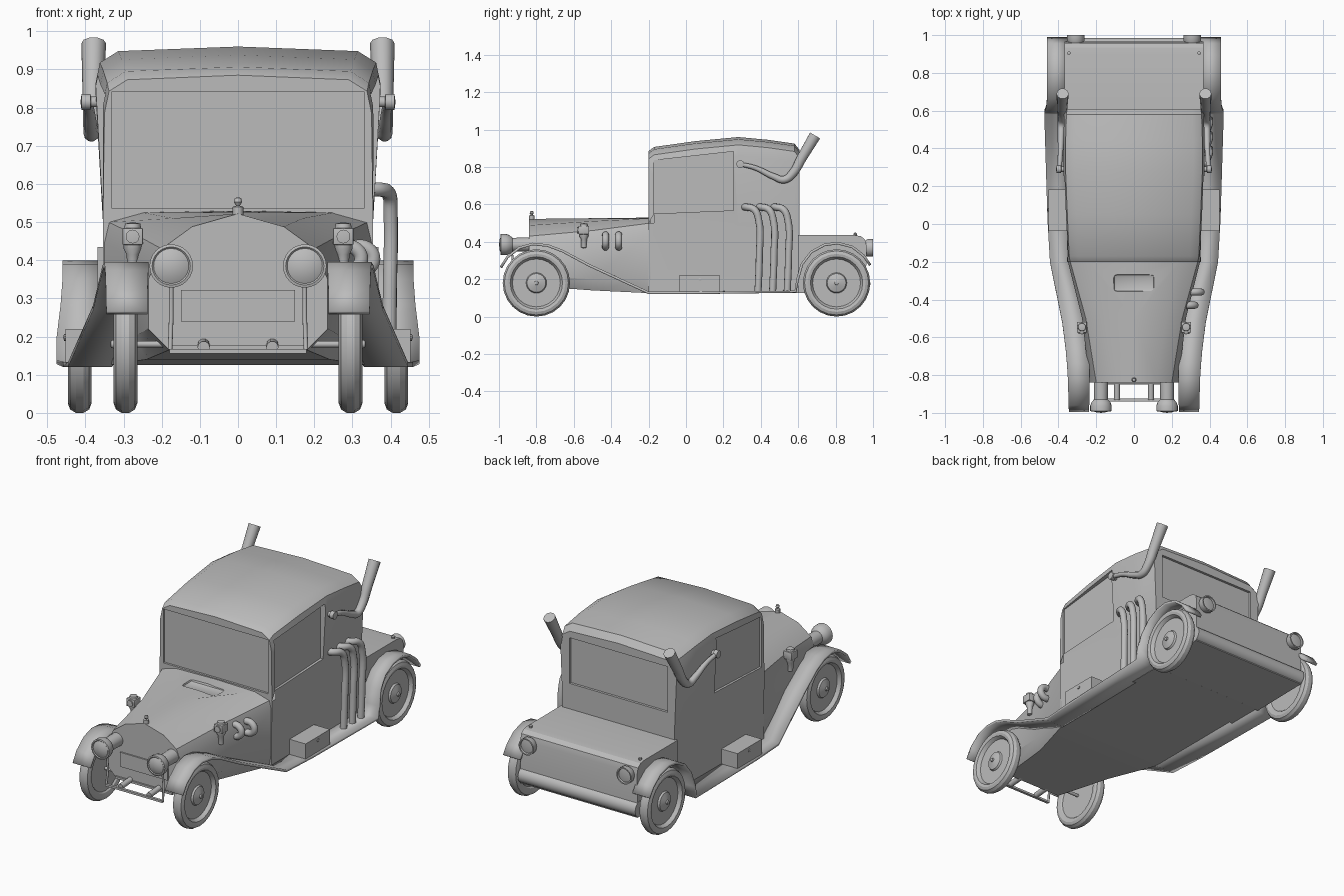
import bpy, bmesh
from math import pi

if "Cube" in bpy.data.objects:
    bpy.data.objects.remove(bpy.data.objects["Cube"])

grey = bpy.data.materials.new("plain_grey")
grey.use_nodes = True
grey.diffuse_color = (0.5, 0.5, 0.5, 1)
grey.node_tree.nodes["Principled BSDF"].inputs["Base Color"].default_value = (0.5, 0.5, 0.5, 1)

SIDES = (("left", 1), ("right", -1))
OUT = {"up": (0, 0, 0), "front": (pi / 2, 0, 0), "back": (-pi / 2, 0, 0),
       "left": (0, pi / 2, 0), "right": (0, -pi / 2, 0)}


def finish(name, bm, loc=(0, 0, 0), rot=(0, 0, 0)):
    bmesh.ops.recalc_face_normals(bm, faces=bm.faces)
    mesh = bpy.data.meshes.new(name)
    bm.to_mesh(mesh)
    bm.free()
    mesh.materials.append(grey)
    ob = bpy.data.objects.new(name, mesh)
    ob.location, ob.rotation_euler = loc, rot
    bpy.context.collection.objects.link(ob)
    return ob


def box(name, lo, hi, bevel=0):
    bm = bmesh.new()
    bmesh.ops.create_cube(bm, size=1)
    for v in bm.verts:
        v.co = [a + (b - a) * (c + 0.5) for a, b, c in zip(lo, hi, v.co)]
    if bevel:
        bmesh.ops.bevel(bm, geom=bm.edges[:], offset=bevel, segments=2, affect="EDGES", profile=0.5)
    return finish(name, bm)


def prism(name, profile, x0, x1):
    """Extrude a (y, z) outline along x."""
    bm = bmesh.new()
    a, b = [[bm.verts.new((x, y, z)) for y, z in profile] for x in (x0, x1)]
    bm.faces.new(a)
    bm.faces.new(b)
    for i in range(len(a)):
        j = (i + 1) % len(a)
        bm.faces.new((a[i], a[j], b[j], b[i]))
    return finish(name, bm)


def loft(name, sections):
    """Bridge mirrored half outlines (x, z), the last point on the centre line."""
    bm = bmesh.new()
    rings = []
    for y, half in sections:
        ring = half + [(-x, z) for x, z in half[-2::-1]]
        rings.append([bm.verts.new((x, y, z)) for x, z in ring])
    for a, b in zip(rings, rings[1:]):
        for i in range(len(a)):
            j = (i + 1) % len(a)
            bm.faces.new((a[i], a[j], b[j], b[i]))
    bm.faces.new(rings[0])
    bm.faces.new(rings[-1])
    return finish(name, bm)


def lathe(name, profile, loc, facing="up", steps=24):
    """Turn a (radius, height) profile around the facing axis."""
    bm = bmesh.new()
    vs = [bm.verts.new((r, 0, h)) for r, h in profile]
    es = [bm.edges.new(p) for p in zip(vs, vs[1:])]
    bmesh.ops.spin(bm, geom=vs + es, cent=(0, 0, 0), axis=(0, 0, 1), angle=2 * pi, steps=steps)
    bmesh.ops.remove_doubles(bm, verts=bm.verts, dist=0.0002)
    return finish(name, bm, loc, OUT[facing])


def tube(name, points, radius, radii=None, straight=False):
    cu = bpy.data.curves.new(name, "CURVE")
    cu.dimensions = "3D"
    cu.bevel_depth, cu.bevel_resolution, cu.use_fill_caps = radius, 3, True
    cu.resolution_u = 6
    sp = cu.splines.new("BEZIER")
    sp.bezier_points.add(len(points) - 1)
    for i, (p, co) in enumerate(zip(sp.bezier_points, points)):
        p.co = co
        p.handle_left_type = p.handle_right_type = "VECTOR" if straight else "AUTO"
        p.radius = radii[i] if radii else 1
    cu.materials.append(grey)
    ob = bpy.data.objects.new(name, cu)
    bpy.context.collection.objects.link(ob)


def cut(ob, cutter):
    mod = ob.modifiers.new("cut", "BOOLEAN")
    mod.operation, mod.object, mod.solver = "DIFFERENCE", cutter, "EXACT"
    bpy.context.view_layer.objects.active = ob
    bpy.ops.object.modifier_apply(modifier=mod.name)
    bpy.data.objects.remove(cutter)


# Hood and cowl
hood = loft("hood", [
    (-0.84, [(0.18, 0.165), (0.235, 0.22), (0.235, 0.35), (0.2, 0.43), (0.12, 0.488), (0, 0.522)]),
    (-0.5, [(0.24, 0.14), (0.272, 0.2), (0.275, 0.4), (0.255, 0.46), (0.17, 0.51), (0, 0.526)]),
    (-0.19, [(0.34, 0.125), (0.352, 0.2), (0.352, 0.45), (0.34, 0.5), (0.25, 0.525), (0, 0.53)])])
cut(hood, box("vent_cutter", (-0.11, -0.36, 0.513), (0.11, -0.265, 0.6), 0.02))
box("radiator_apron", (-0.15, -0.848, 0.24), (0.15, -0.835, 0.322))
lathe("radiator_cap", [(0, 0), (0.014, 0), (0.014, 0.025), (0.005, 0.028), (0.011, 0.038),
                       (0.008, 0.048), (0, 0.05)], (0, -0.825, 0.515), steps=12)


# Cabin with domed roof and recessed windows
def cabin_section(w, top):
    return [(0.35, 0.125), (0.354, 0.5), (w, top - 0.1), (w - 0.012, top - 0.042),
            (w - 0.06, top - 0.012), (0, top)]


cabin = loft("cabin", [(y, cabin_section(w, top)) for y, w, top in (
    (-0.2, 0.35, 0.885), (-0.17, 0.355, 0.907), (0.05, 0.365, 0.938), (0.28, 0.374, 0.96),
    (0.44, 0.374, 0.945), (0.58, 0.37, 0.925), (0.608, 0.366, 0.89))])
cut(cabin, box("windscreen_cutter", (-0.33, -0.3, 0.535), (0.33, -0.188, 0.842)))
cut(cabin, box("rear_window_cutter", (-0.31, 0.594, 0.58), (0.31, 0.7, 0.84)))
for side, s in SIDES:
    cut(cabin, prism("side_window_cutter", [(-0.175, 0.55), (0.255, 0.568), (0.255, 0.883),
                                            (-0.175, 0.835)], s * 0.342, s * 0.5))

# Rear deck and its lower roll
prism("rear_deck", [(0.6, 0.125), (0.6, 0.435), (0.9, 0.435), (0.935, 0.43), (0.957, 0.412),
                    (0.965, 0.38), (0.962, 0.13)], -0.368, 0.368)
lathe("rear_roll", [(0, -0.37), (0.045, -0.37), (0.045, 0.37), (0, 0.37)], (0, 0.941, 0.175), "left")

# Fender and running board ribbon: y, z, inner x, outer x
FENDER = [(-0.99, 0.262, 0.237, 0.345), (-0.955, 0.318, 0.237, 0.346), (-0.89, 0.368, 0.235, 0.348),
          (-0.82, 0.388, 0.235, 0.35), (-0.74, 0.38, 0.235, 0.355), (-0.66, 0.35, 0.24, 0.362),
          (-0.52, 0.275, 0.25, 0.38), (-0.2, 0.127, 0.33, 0.445), (0.02, 0.127, 0.33, 0.458),
          (0.585, 0.133, 0.33, 0.475), (0.597, 0.2, 0.35, 0.475), (0.62, 0.28, 0.355, 0.465),
          (0.67, 0.345, 0.355, 0.46), (0.74, 0.383, 0.355, 0.46), (0.81, 0.393, 0.355, 0.46),
          (0.89, 0.372, 0.355, 0.46), (0.95, 0.325, 0.355, 0.46), (0.985, 0.275, 0.355, 0.46)]
TYRE = [(0, -0.02), (0.128, -0.02), (0.135, -0.027), (0.155, -0.031), (0.171, -0.025), (0.18, -0.01),
        (0.18, 0.01), (0.171, 0.025), (0.155, 0.031), (0.14, 0.028), (0.134, 0.02), (0.128, 0.008),
        (0.055, 0.008), (0.05, 0.018), (0.02, 0.028), (0.011, 0.03), (0.01, 0.038), (0, 0.04)]

for side, s in SIDES:
    bm = bmesh.new()
    rows = [[bm.verts.new((s * x, y, z)) for x in (a, b)] for y, z, a, b in FENDER]
    for p, q in zip(rows, rows[1:]):
        bm.faces.new((p[0], p[1], q[1], q[0]))
    fender = finish(side + "_fender", bm)
    solid = fender.modifiers.new("thickness", "SOLIDIFY")
    solid.thickness, solid.offset = 0.014, 0

    # Wheels
    lathe(side + "_front_wheel", TYRE, (s * 0.295, -0.8, 0.18), side)
    lathe(side + "_rear_wheel", TYRE, (s * 0.415, 0.805, 0.18), side)

    # Headlights and tail lights
    lathe(side + "_headlight", [(0, -0.08), (0.038, -0.08), (0.036, 0.01), (0.05, 0.025), (0.057, 0.045),
                                (0.057, 0.072), (0.05, 0.074), (0.046, 0.07), (0.03, 0.078), (0, 0.082)],
          (s * 0.175, -0.918, 0.385), "front")
    lathe(side + "_tail_light", [(0, -0.01), (0.035, -0.01), (0.047, 0.012), (0.047, 0.04), (0.04, 0.04),
                                 (0.038, 0.03), (0, 0.036)], (s * 0.308, 0.96, 0.367), "back")
    lathe(side + "_deck_cap", [(0, 0), (0.009, 0), (0.009, 0.012), (0, 0.017)],
          (s * 0.345, 0.905, 0.433), steps=10)

    # Cowl lamps
    x = s * 0.276
    box(side + "_lamp_box", (x - 0.027, -0.575, 0.44), (x + 0.027, -0.518, 0.485), 0.004)
    lathe(side + "_lamp_stem", [(0, 0), (0.014, 0.004), (0.016, 0.05), (0.024, 0.065), (0.024, 0.08),
                                (0, 0.08)], (x, -0.546, 0.365), steps=12)
    lathe(side + "_lamp_top", [(0.022, 0), (0.02, 0.012), (0, 0.016)], (x, -0.546, 0.484), steps=12)
    lathe(side + "_lamp_lens", [(0.018, 0), (0.018, 0.008), (0, 0.01)], (x, -0.574, 0.462), "front", 12)

    # Tool boxes on the running boards
    lo, hi = sorted((s * 0.345, s * 0.452))
    box(side + "_tool_box", (lo, -0.037, 0.13), (hi, 0.182, 0.22))
    lathe(side + "_tool_box_lock", [(0.009, 0), (0.009, 0.006), (0, 0.008)],
          (s * 0.45, 0.075, 0.198), side, 10)

    # Tall bent horn stacks
    tube(side + "_stack", [(s * 0.395, 0.29, 0.815), (s * 0.39, 0.37, 0.795), (s * 0.386, 0.47, 0.748),
                           (s * 0.384, 0.525, 0.732), (s * 0.382, 0.57, 0.765), (s * 0.38, 0.62, 0.85),
                           (s * 0.378, 0.69, 0.968)], 0.03, (0.4, 0.45, 0.6, 0.7, 0.8, 0.93, 1.08))
    lathe(side + "_stack_mount", [(0, 0), (0.014, 0), (0.014, 0.035), (0.021, 0.037), (0.021, 0.06),
                                  (0, 0.063)], (s * 0.35, 0.29, 0.815), side, 14)

    # Front steering rods
    tube(side + "_steering_rod", [(s * 0.175, -0.93, 0.335), (s * 0.175, -0.92, 0.25),
                                  (s * 0.178, -0.93, 0.165)], 0.006, straight=True)
    tube(side + "_frame_link", [(s * 0.09, -0.93, 0.172), (s * 0.09, -0.82, 0.18)], 0.016, straight=True)

# Side exhaust pipes and small hood pipes on the left only
for i in range(3):
    y = 0.31 + 0.078 * i
    tube(f"exhaust_pipe_{i + 1}", [(0.345, y, 0.585), (0.375, y + 0.015, 0.585), (0.396, y + 0.055, 0.572),
                                   (0.4, y + 0.078, 0.52), (0.398, y + 0.082, 0.32),
                                   (0.396, y + 0.075, 0.13)], 0.019)
for i, y in enumerate((-0.43, -0.36)):
    x = 0.265 + 0.032 * i
    tube(f"hood_pipe_{i + 1}", [(x, y, 0.435), (x + 0.04, y, 0.432), (x + 0.058, y, 0.403),
                                (x + 0.04, y, 0.376), (x, y, 0.372)], 0.019)

# Axles and the light front frame
tube("front_axle", [(-0.3, -0.8, 0.18), (0.3, -0.8, 0.18)], 0.009, straight=True)
tube("rear_axle", [(-0.42, 0.805, 0.18), (0.42, 0.805, 0.18)], 0.015, straight=True)
box("front_frame_bar", (-0.18, -0.94, 0.156), (0.18, -0.925, 0.168))
box("rear_frame_bar", (-0.18, -0.85, 0.166), (0.18, -0.838, 0.178))

# Smooth shading with sharp creases
bpy.ops.object.select_all(action="DESELECT")
for ob in bpy.context.scene.objects:
    if ob.type == "MESH" and grey.name in ob.data.materials:
        ob.select_set(True)
        bpy.context.view_layer.objects.active = ob
bpy.ops.object.shade_smooth_by_angle(angle=pi / 6)
